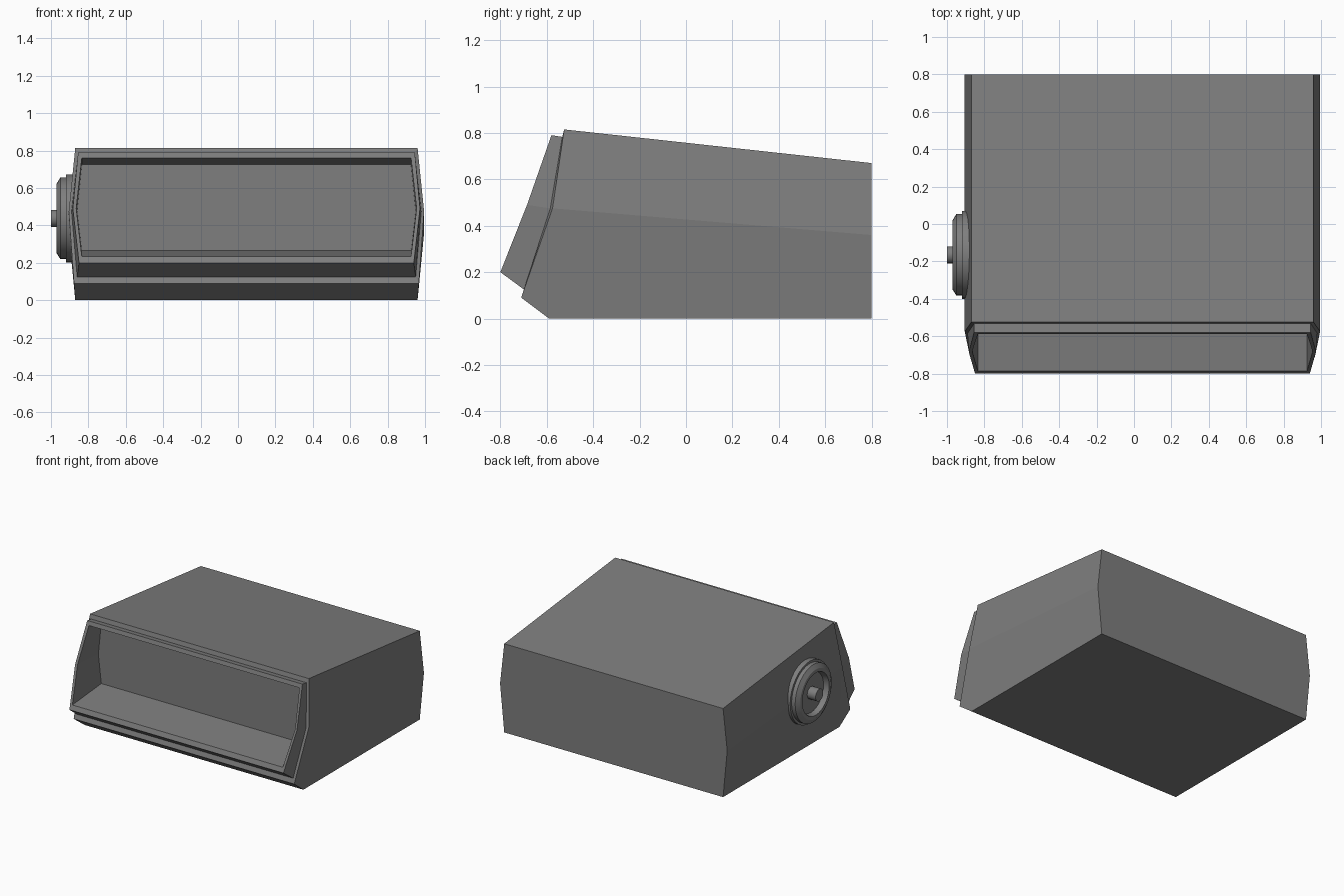
import bpy, bmesh, math
from mathutils import Matrix

cube = bpy.data.objects.get("Cube")
if cube:
    bpy.data.objects.remove(cube)

grey = bpy.data.materials.new("mid_grey")
grey.use_nodes = True
colour = (0.21, 0.21, 0.21, 1)
grey.diffuse_color = colour
grey.node_tree.nodes["Principled BSDF"].inputs["Base Color"].default_value = colour

CENTRE_X = 0.045


def finish(bm, name):
    """Turn a bmesh into a named, coloured object."""
    bmesh.ops.remove_doubles(bm, verts=bm.verts, dist=0.0005)
    bmesh.ops.recalc_face_normals(bm, faces=bm.faces)
    mesh = bpy.data.meshes.new(name)
    bm.to_mesh(mesh)
    bm.free()
    mesh.materials.append(grey)
    obj = bpy.data.objects.new(name, mesh)
    bpy.context.collection.objects.link(obj)
    return obj


def skin(bm, rings):
    """Bridge successive rings of vertices with quads."""
    for a, b in zip(rings, rings[1:]):
        for i in range(len(a)):
            j = (i + 1) % len(a)
            bm.faces.new((a[i], a[j], b[j], b[i]))


# Housing: six-sided rings from the back wall, round the bezel, into the recess.
# Each ring lists (half width, y, z) for its bottom, middle and top corners.
mid, top = (0.95, -0.575, 0.475), (0.915, -0.525, 0.815)
sections = [
    [(0.915, 0.80, 0.0), (0.95, 0.80, 0.36), (0.915, 0.80, 0.67)],     # back
    [(0.915, -0.59, 0.0), mid, top],                                   # underside edge
    [(0.922, -0.71, 0.09), mid, top],                                  # front edge
    [(0.905, -0.698, 0.125), (0.935, -0.585, 0.475), (0.90, -0.533, 0.783)],  # bezel base
    [(0.895, -0.80, 0.20), (0.928, -0.685, 0.49), (0.90, -0.58, 0.79)],       # bezel lip
    [(0.88, -0.786, 0.235), (0.91, -0.682, 0.49), (0.88, -0.588, 0.76)],      # inner lip
    [(0.88, -0.44, 0.265), (0.905, -0.44, 0.48), (0.88, -0.44, 0.725)],       # recess back
]
bm = bmesh.new()
rings = []
for section in sections:
    right = [(CENTRE_X + w, y, z) for w, y, z in section]
    left = [(CENTRE_X - w, y, z) for w, y, z in reversed(section)]
    rings.append([bm.verts.new(p) for p in right + left])
skin(bm, rings)
bm.faces.new(rings[0])
bm.faces.new(rings[-1])
finish(bm, "housing")


def turned(name, profile, segments):
    """Turn an (x, radius) profile about the side knob's axis."""
    bm = bmesh.new()
    loops = []
    for x, r in profile:
        angles = [math.tau * i / segments for i in range(segments)]
        loops.append([bm.verts.new((x, r * math.cos(a), r * math.sin(a))) for a in angles])
    skin(bm, loops)
    bm.faces.new(loops[0])
    bm.faces.new(loops[-1])
    bm.transform(Matrix.Translation((0, -0.165, 0.4375)))
    obj = finish(bm, name)
    bpy.ops.object.select_all(action="DESELECT")
    obj.select_set(True)
    bpy.context.view_layer.objects.active = obj
    bpy.ops.object.shade_smooth_by_angle(angle=math.radians(25))


# Side knob: stepped dish with a pin in the middle
turned("side_knob", [(-0.86, 0.235), (-0.92, 0.235), (-0.92, 0.218), (-0.95, 0.218),
                     (-0.97, 0.185), (-0.97, 0.16), (-0.93, 0.15)], 32)
turned("knob_pin", [(-0.92, 0.046), (-1.0, 0.046)], 16)
